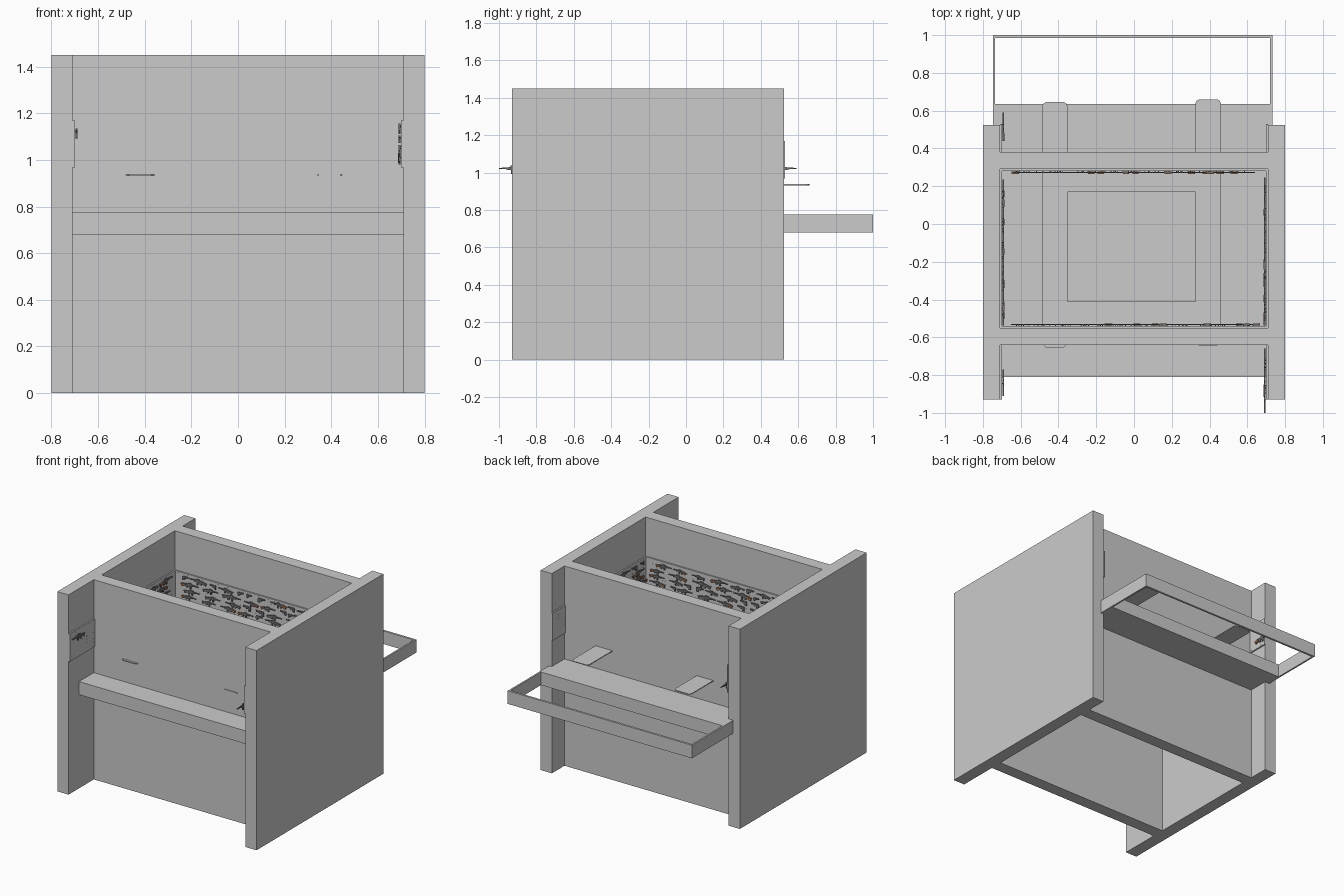
import bpy, bmesh, random
from mathutils import Vector

if "Cube" in bpy.data.objects:
    bpy.data.objects.remove(bpy.data.objects["Cube"])

random.seed(4)


def material(name, col):
    m = bpy.data.materials.new(name)
    m.diffuse_color = (*col, 1)
    m.use_nodes = True
    m.node_tree.nodes["Principled BSDF"].inputs["Base Color"].default_value = m.diffuse_color
    return m


def finish(bm, name, mat=None):
    bmesh.ops.recalc_face_normals(bm, faces=bm.faces)
    me = bpy.data.meshes.new(name)
    bm.to_mesh(me)
    bm.free()
    ob = bpy.data.objects.new(name, me)
    bpy.context.collection.objects.link(ob)
    if mat:
        me.materials.append(mat)
    return ob


def add_box(bm, lo, hi):
    vs = bmesh.ops.create_cube(bm, size=1)["verts"]
    for v in vs:
        v.co = Vector([(a + b) / 2 + c * (b - a) for a, b, c in zip(lo, hi, v.co)])


def box(name, lo, hi):
    bm = bmesh.new()
    add_box(bm, lo, hi)
    return finish(bm, name)


def add_prism(bm, pts, depth):
    """Extrude a closed 3D outline along a depth vector."""
    f = bm.faces.new([bm.verts.new(p) for p in pts])
    r = bmesh.ops.extrude_face_region(bm, geom=[f], use_keep_orig=True)
    bmesh.ops.translate(bm, vec=depth,
                        verts=[g for g in r["geom"] if isinstance(g, bmesh.types.BMVert)])


# Main body: two side panels and two cross walls
box("left_panel", (-0.80, -0.93, 0), (-0.71, 0.525, 1.45))
box("right_panel", (0.71, -0.93, 0), (0.80, 0.525, 1.45))
box("front_wall", (-0.71, -0.64, 0), (0.71, -0.55, 1.45))
box("back_wall", (-0.71, 0.29, 0), (0.71, 0.38, 1.45))

# Shelf slab running through the walls
box("shelf_slab", (-0.74, -0.81, 0.68), (0.73, 0.635, 0.775))

# Open rail frame behind the shelf
bm = bmesh.new()
add_box(bm, (-0.747, 0.38, 0.68), (-0.735, 1.0, 0.775))
add_box(bm, (0.72, 0.38, 0.68), (0.732, 1.0, 0.775))
add_box(bm, (-0.735, 0.985, 0.68), (0.72, 1.0, 0.775))
finish(bm, "rail_frame")

# Thin straps passing through the walls, joined by cross straps
Z, T = 0.932, 0.006
bm = bmesh.new()
for x0, x1, y0, y1 in ((-0.485, -0.352, -0.655, 0.645), (0.325, 0.46, -0.645, 0.66)):
    c = 0.02
    outline = [(x0 + c, y0), (x1 - c, y0), (x1, y0 + c), (x1, y1 - c), (x1 - c / 3, y1 - c / 3),
               (x1 - c, y1), (x0 + c, y1), (x0 + c / 3, y1 - c / 3), (x0, y1 - c), (x0, y0 + c)]
    add_prism(bm, [(x, y, Z) for x, y in outline], Vector((0, 0, T)))
for y0, y1 in ((-0.55, -0.41), (0.17, 0.29)):
    add_box(bm, (-0.352, y0, Z), (0.325, y1, Z + T))
finish(bm, "straps")

# Outlines of the hanging tools, unit length (u along, v up)
LONG = [(0, 0), (.06, -.14), (.26, -.06), (.32, -.16), (.38, -.15), (.40, -.05), (.48, -.05),
        (.51, -.2), (.58, -.18), (.57, -.04), (.74, -.03), (.76, 0), (1, 0), (1, .03),
        (.74, .05), (.6, .06), (.58, .11), (.42, .11), (.4, .06), (.28, .05)]
SHORT = [(0, .1), (.03, -.35), (.28, -.35), (.34, -.08), (.6, -.1), (.62, .04), (1, .05),
         (1, .22), (.05, .22)]
STOCK = [(0, 0), (.06, -.14), (.26, -.06), (.28, .05)]
GREY = material("tool_grey", (.16, .16, .16))
WOOD = material("tool_wood", (.35, .16, .08))

BOARD, Z0, Z1 = 0.01, 0.967, 1.168


def tool_wall(name, origin, u, n, length, cells, extra=()):
    """Perforated board on a wall, with tools hung in a loose grid."""
    o, u, n, up = Vector(origin), Vector(u), Vector(n), Vector((0, 0, 1))
    at = lambda a, z, d: o + u * a + up * z + n * d
    bm = bmesh.new()
    add_prism(bm, [at(0, Z0, 0), at(length, Z0, 0), at(length, Z1, 0), at(0, Z1, 0)], n * BOARD)
    # small studs spread over the board
    a = 0.02
    while a < length - .01:
        for k in range(8):
            z, r = Z0 + .013 + k * .025, .0022
            add_prism(bm, [at(a + p * r, z + q * r, BOARD - .001)
                           for p, q in ((1, 0), (0, 1), (-1, 0), (0, -1))], n * .0015)
        a += 0.025
    finish(bm, name + "_board")
    metal, wood = bmesh.new(), bmesh.new()

    def hang(shape, a, z, s, flip):
        def pts(outline, d):
            return [at(a + (1 - p if flip else p) * s, z + q * s, d) for p, q in outline]
        add_prism(metal, pts(shape, BOARD + .004), n * .007)
        for p in (.3, .55):      # hooks behind the tool
            b = a + (1 - p if flip else p) * s
            add_prism(metal, [at(b, z, BOARD), at(b + .004, z, BOARD),
                              at(b + .004, z + .004, BOARD), at(b, z + .004, BOARD)], n * .005)
        if shape is LONG and random.random() < .5:
            add_prism(wood, pts(STOCK, BOARD + .003), n * .011)

    for lo, hi in cells:
        for z in (1.005, 1.05, 1.095, 1.14):
            a = lo + random.uniform(.01, .05)
            while True:
                shape = LONG if random.random() < .6 else SHORT
                s = random.uniform(.10, .15) if shape is LONG else random.uniform(.04, .06)
                if a + s > hi:
                    break
                hang(shape, a, z + random.uniform(-.005, .005), s, random.random() < .5)
                a += s + random.uniform(.01, .05)
    for a, z, s, flip in extra:
        hang(LONG, a, z, s, flip)
    finish(metal, name + "_tools", GREY)
    finish(wood, name + "_tool_stocks", WOOD)


# Tool boards along both side panels (through the walls) and inside the cross walls
tool_wall("left", (-0.71, -0.93, 0), (0, 1, 0), (1, 0, 0), 1.46, [(.38, 1.22)],
          [(.02, 1.12, .14, True), (1.37, 1.02, .15, False)])
tool_wall("right", (0.71, -0.93, 0), (0, 1, 0), (-1, 0, 0), 1.46,
          [(0, .28), (.38, 1.22)], [(-.07, 1.02, .15, True)])
tool_wall("front", (-0.70, -0.55, 0), (1, 0, 0), (0, 1, 0), 1.40, [(.03, 1.37)])
tool_wall("back", (-0.70, 0.29, 0), (1, 0, 0), (0, -1, 0), 1.40, [(.03, 1.37)])
